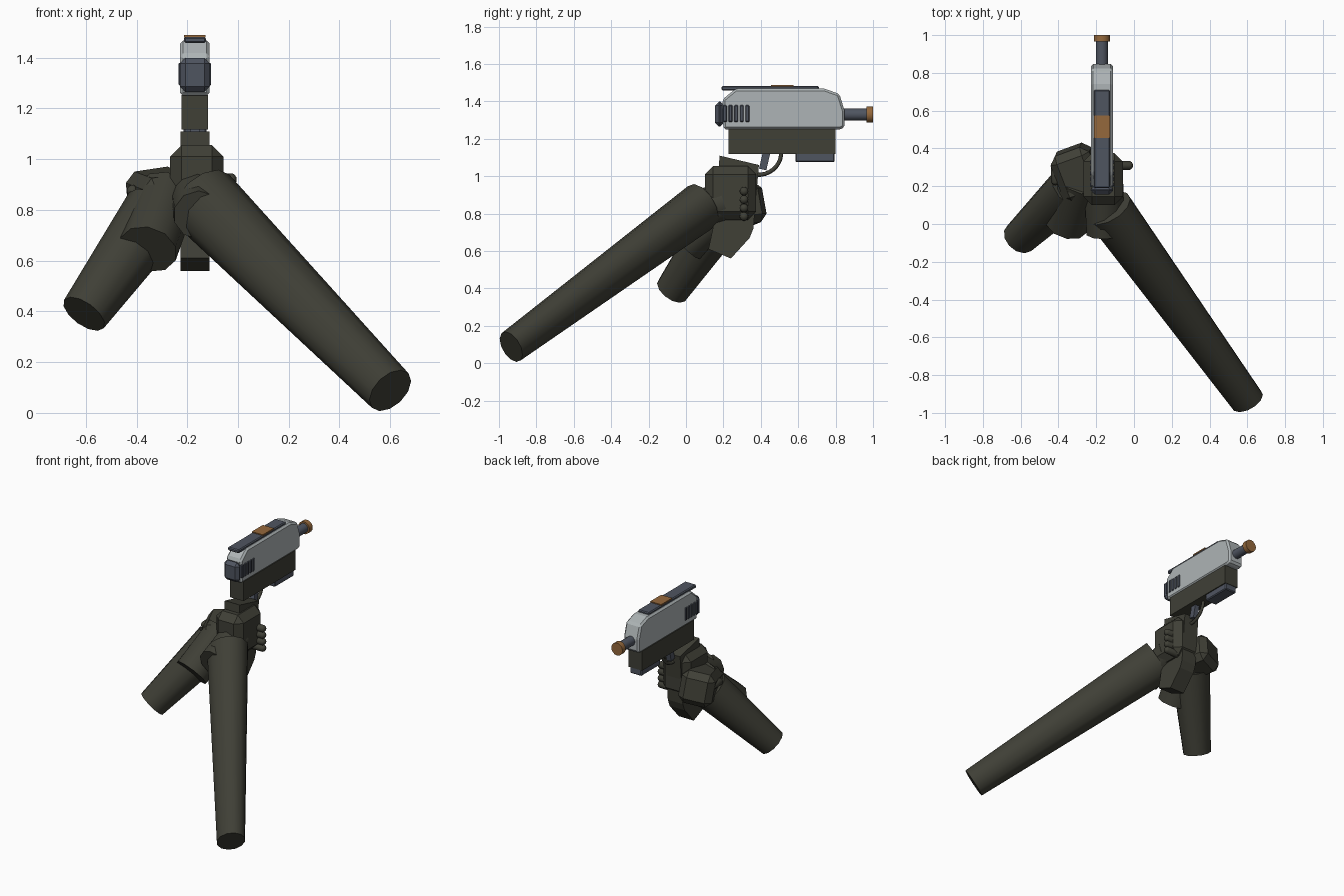
import bpy, bmesh, math
from mathutils import Vector, Matrix

cube = bpy.data.objects.get("Cube")
if cube:
    bpy.data.objects.remove(cube, do_unlink=True)

GX = -0.17  # centre plane of the gun


def material(name, rgb):
    m = bpy.data.materials.new(name)
    m.use_nodes = True
    m.diffuse_color = (*rgb, 1)
    m.node_tree.nodes["Principled BSDF"].inputs["Base Color"].default_value = (*rgb, 1)
    return m


OLIVE = material("dark olive", (0.05, 0.05, 0.037))
GREY = material("light grey", (0.42, 0.455, 0.465))
STEEL = material("blue steel", (0.078, 0.09, 0.118))
BRASS = material("brass", (0.30, 0.14, 0.045))


def finish(name, bm, mat, smooth=False, bevel=0):
    bmesh.ops.recalc_face_normals(bm, faces=bm.faces)
    mesh = bpy.data.meshes.new(name)
    bm.to_mesh(mesh)
    bm.free()
    ob = bpy.data.objects.new(name, mesh)
    bpy.context.collection.objects.link(ob)
    mesh.materials.append(mat)
    if bevel:
        mod = ob.modifiers.new("chamfer", "BEVEL")
        mod.width, mod.segments = bevel, 1
    if smooth:
        bpy.ops.object.select_all(action="DESELECT")
        ob.select_set(True)
        bpy.context.view_layer.objects.active = ob
        bpy.ops.object.shade_smooth_by_angle(angle=math.radians(40))
    return ob


def box(name, mat, centre, size, bevel=0, rot=(0, 0, 0)):
    bm = bmesh.new()
    bmesh.ops.create_cube(bm, size=1)
    bmesh.ops.scale(bm, vec=size, verts=bm.verts)
    ob = finish(name, bm, mat, bevel=bevel)
    ob.location = centre
    ob.rotation_euler = [math.radians(a) for a in rot]
    return ob


def profile(name, mat, points, width, bevel=0):
    """Side outline of (y, z) points, extruded across the gun."""
    bm = bmesh.new()
    face = bm.faces.new([bm.verts.new((GX - width / 2, y, z)) for y, z in points])
    out = bmesh.ops.extrude_face_region(bm, geom=[face])["geom"]
    moved = [v for v in out if isinstance(v, bmesh.types.BMVert)]
    bmesh.ops.translate(bm, vec=(width, 0, 0), verts=moved)
    return finish(name, bm, mat, bevel=bevel)


def tube(name, mat, start, end, r0, r1, sides=12, wide=(1, 0, 0), squash=1):
    """Tapered cylinder; squash flattens it across the wide direction."""
    a, b = Vector(start), Vector(end)
    d = (b - a).normalized()
    side = d.cross(Vector(wide)).normalized()
    major = side.cross(d)
    bm = bmesh.new()
    bmesh.ops.create_cone(bm, cap_ends=True, segments=sides, radius1=r0, radius2=r1,
                          depth=(b - a).length)
    basis = Matrix((major, side * squash, d)).transposed().to_4x4()
    bmesh.ops.transform(bm, matrix=Matrix.Translation((a + b) / 2) @ basis, verts=bm.verts)
    return finish(name, bm, mat, smooth=True)


def finger(name, start, end, r):
    """Capsule made by stretching a sphere between two points."""
    a, b = Vector(start), Vector(end)
    bm = bmesh.new()
    bmesh.ops.create_uvsphere(bm, u_segments=12, v_segments=8, radius=r)
    half = (b - a).length / 2
    for v in bm.verts:
        if abs(v.co.z) > 1e-4:
            v.co.z += math.copysign(half, v.co.z)
    rot = (b - a).to_track_quat("Z", "Y").to_matrix().to_4x4()
    bmesh.ops.transform(bm, matrix=Matrix.Translation((a + b) / 2) @ rot, verts=bm.verts)
    return finish(name, bm, OLIVE, smooth=True)


# Slide with a sloped nose
profile("slide", GREY, [(0.2, 1.25), (0.195, 1.41), (0.265, 1.468), (0.74, 1.468),
                        (0.82, 1.44), (0.848, 1.35), (0.848, 1.26), (0.82, 1.25)],
        0.116, bevel=0.012)
box("rear_cap", STEEL, (GX, 0.18, 1.332), (0.118, 0.05, 0.135), bevel=0.022)
for i in range(5):
    box(f"slide_serration_{i + 1}", STEEL, (GX, 0.208 + i * 0.03, 1.335),
        (0.128, 0.021, 0.09), bevel=0.004)
box("top_rail", STEEL, (GX, 0.45, 1.47), (0.086, 0.52, 0.024), bevel=0.006)
box("top_rail_inlay", BRASS, (GX, 0.515, 1.484), (0.084, 0.12, 0.009))

# Barrel
tube("barrel", STEEL, (GX, 0.82, 1.33), (GX, 0.975, 1.33), 0.032, 0.032, 16)
tube("muzzle_ring", BRASS, (GX, 0.965, 1.33), (GX, 1.0, 1.33), 0.043, 0.043, 16)

# Frame, accessory rail, trigger and guard
box("frame", OLIVE, (GX, 0.513, 1.185), (0.105, 0.57, 0.135))
box("under_rail", STEEL, (GX, 0.69, 1.1), (0.09, 0.21, 0.05), bevel=0.006)
box("trigger", STEEL, (GX, 0.42, 1.08), (0.035, 0.04, 0.09), rot=(-13, 0, 0))
curve = bpy.data.curves.new("trigger_guard", "CURVE")
curve.dimensions = "3D"
curve.bevel_depth, curve.bevel_resolution = 0.011, 2
spline = curve.splines.new("POLY")
spline.points.add(10)
for i, p in enumerate(spline.points):
    t = math.radians(-105 + i * 11)
    p.co = (GX, 0.385 + 0.124 * math.cos(t), 1.125 + 0.118 * math.sin(t), 1)
curve.materials.append(OLIVE)
bpy.context.collection.objects.link(bpy.data.objects.new("trigger_guard", curve))

# Grip, raked backwards with a cut lower front corner
profile("grip", OLIVE, [(0.18, 1.11), (0.39, 1.06), (0.36, 0.72), (0.34, 0.67),
                        (0.24, 0.56), (0.12, 0.61), (0.15, 0.75)], 0.115)

# Right hand around the grip
box("right_hand", OLIVE, (-0.163, 0.238, 0.91), (0.21, 0.275, 0.29), bevel=0.045)
for i in range(4):
    z = 0.92 - i * 0.045
    finger(f"right_finger_{i + 1}", (-0.255, 0.31, z), (-0.03, 0.31, z), 0.025)
tube("right_wrist", OLIVE, (-0.16, 0.2, 0.86), (-0.155, -0.05, 0.78), 0.11, 0.1, 10)

# Left hand cupping the grip
box("left_hand", OLIVE, (-0.3, 0.27, 0.84), (0.22, 0.27, 0.22), bevel=0.04, rot=(8, -8, 20))
finger("left_thumb", (-0.415, 0.23, 0.875), (-0.415, 0.31, 0.875), 0.025)
tube("left_wrist", OLIVE, (-0.28, 0.24, 0.86), (-0.355, 0.0, 0.645), 0.12, 0.118, 10)

# Forearms, tapering away from the hands
tube("right_forearm", OLIVE, (-0.14, 0.085, 0.84), (0.6, -0.935, 0.088), 0.145, 0.099,
     12, wide=(0.74, 0, 0.67), squash=0.86)
tube("left_forearm", OLIVE, (-0.32, 0.2, 0.79), (-0.607, -0.075, 0.39), 0.135, 0.096,
     12, wide=(0.81, 0, -0.59), squash=0.95)
